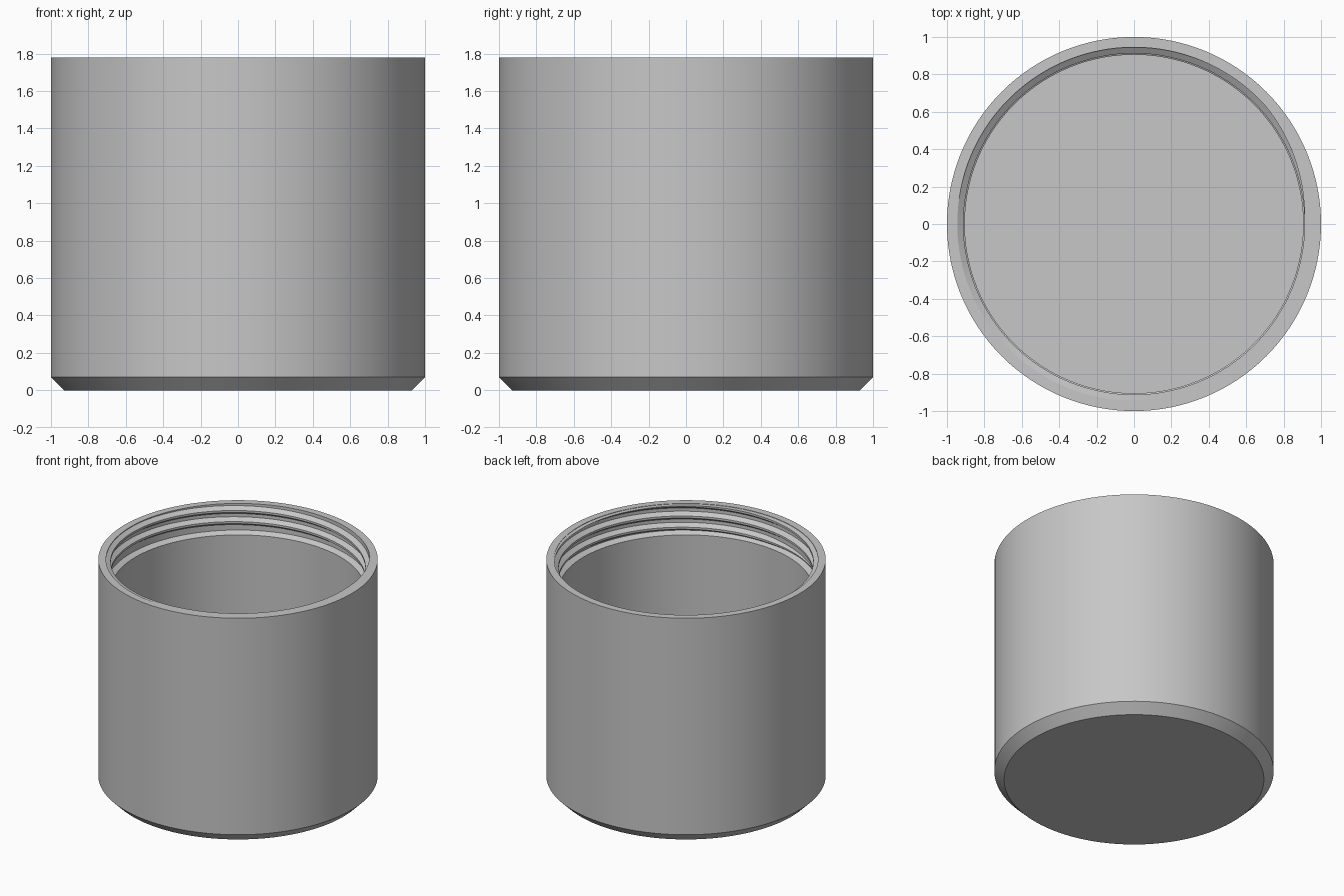
import bpy, bmesh, math

cube = bpy.data.objects.get("Cube")
if cube:
    bpy.data.objects.remove(cube, do_unlink=True)

SIDES = 128
HEIGHT, BORE, ROOT, CREST = 1.78, 0.905, 0.945, 0.912
LEDGE, FLOOR = 1.55, 0.09

grey = bpy.data.materials.new("light grey")
grey.use_nodes = True
colour = (0.57, 0.57, 0.57, 1)
grey.diffuse_color = colour
grey.node_tree.nodes["Principled BSDF"].inputs["Base Color"].default_value = colour


def finish(name, bm):
    bmesh.ops.recalc_face_normals(bm, faces=bm.faces)
    mesh = bpy.data.meshes.new(name)
    bm.to_mesh(mesh)
    bm.free()
    mesh.materials.append(grey)
    obj = bpy.data.objects.new(name, mesh)
    bpy.context.collection.objects.link(obj)
    bpy.ops.object.select_all(action='DESELECT')
    obj.select_set(True)
    bpy.context.view_layer.objects.active = obj
    bpy.ops.object.shade_smooth_by_angle(angle=math.radians(25))
    return obj


def ring(bm, r, z):
    return [bm.verts.new((r * math.cos(a), r * math.sin(a), z))
            for a in (2 * math.pi * i / SIDES for i in range(SIDES))]


# Cup body: chamfered base, straight wall, wider threaded mouth
profile = [(0.93, 0), (1, 0.07), (1, HEIGHT), (ROOT, HEIGHT),
           (ROOT, LEDGE + 0.02), (BORE, LEDGE), (BORE, FLOOR)]
bm = bmesh.new()
rings = [ring(bm, r, z) for r, z in profile]
for low, high in zip(rings, rings[1:]):
    for i in range(SIDES):
        j = (i + 1) % SIDES
        bm.faces.new((low[i], low[j], high[j], high[i]))
bm.faces.new(rings[0])
bm.faces.new(rings[-1])
finish("cup_body", bm)

# Internal screw thread: tapered helical ridge around the mouth
TURNS, PITCH, START = 2.5, 0.088, math.radians(225)
steps = int(TURNS * SIDES)
section = [(0, -0.034), (1, -0.008), (1, 0.008), (0, 0.034)]
bm = bmesh.new()
previous = None
for k in range(steps + 1):
    turn = k / SIDES
    a = START + 2 * math.pi * turn
    fade = min(1, 0.05 + 8 * turn, 0.05 + 8 * (TURNS - turn))
    row = []
    for depth, dz in section:
        r = ROOT + 0.004 - depth * fade * (ROOT + 0.004 - CREST)
        z = min(LEDGE + 0.03 + PITCH * turn + dz * fade, HEIGHT - 0.003)
        row.append(bm.verts.new((r * math.cos(a), r * math.sin(a), z)))
    if previous:
        for i in range(4):
            j = (i + 1) % 4
            bm.faces.new((previous[i], previous[j], row[j], row[i]))
    else:
        bm.faces.new(row)
    previous = row
bm.faces.new(previous)
finish("screw_thread", bm)
